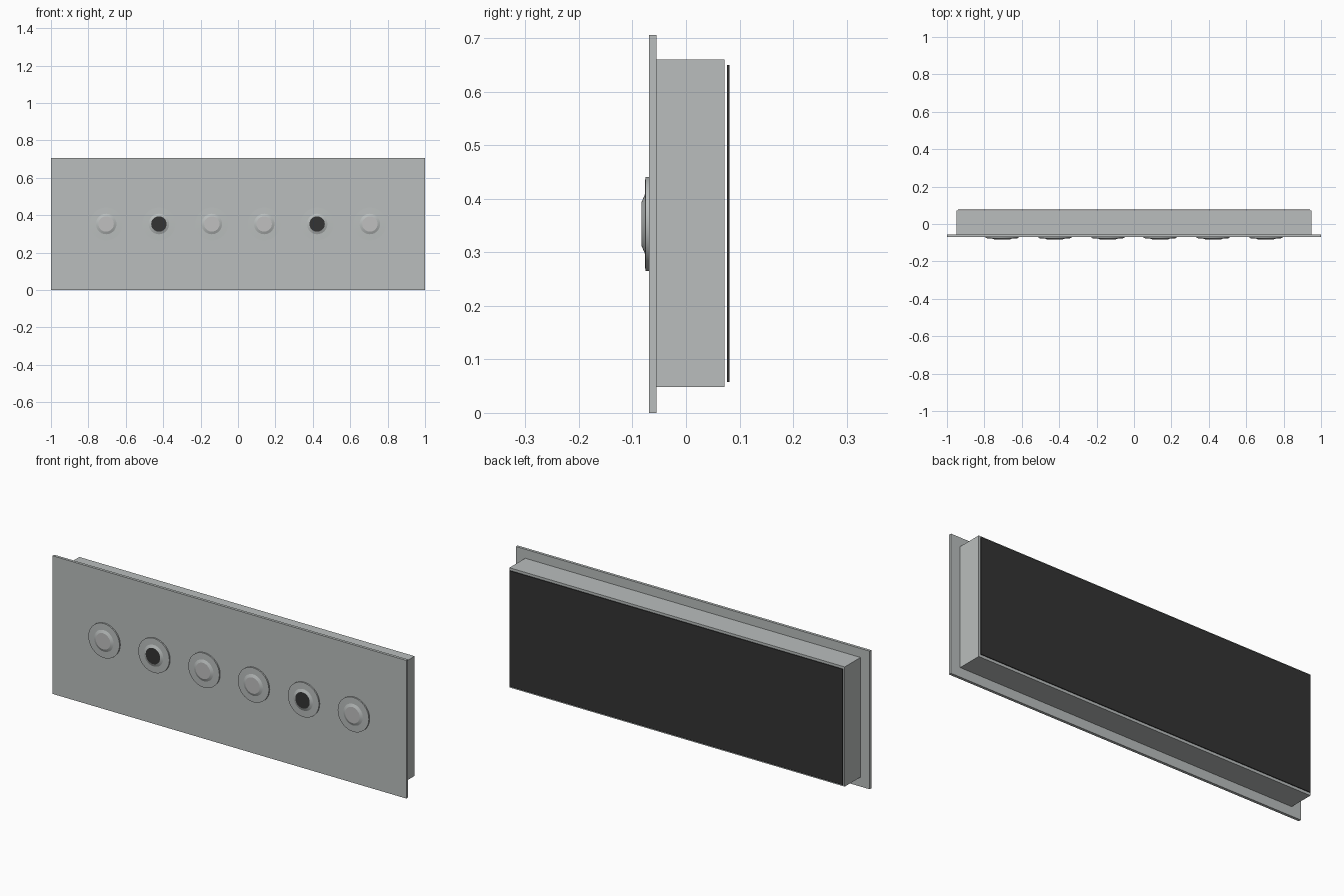
import bpy, bmesh, math

if "Cube" in bpy.data.objects:
    bpy.data.objects.remove(bpy.data.objects["Cube"], do_unlink=True)


def material(name, rgb):
    m = bpy.data.materials.new(name)
    m.use_nodes = True
    m.diffuse_color = (*rgb, 1)
    m.node_tree.nodes["Principled BSDF"].inputs["Base Color"].default_value = (*rgb, 1)
    return m


GREY = material("panel grey", (0.49, 0.515, 0.51))
SILVER = material("button silver", (0.53, 0.53, 0.53))
DARK = material("dark charcoal", (0.033, 0.033, 0.033))


def finish(name, bm, mats):
    bmesh.ops.recalc_face_normals(bm, faces=bm.faces)
    mesh = bpy.data.meshes.new(name)
    bm.to_mesh(mesh)
    bm.free()
    for m in mats:
        mesh.materials.append(m)
    obj = bpy.data.objects.new(name, mesh)
    bpy.context.collection.objects.link(obj)
    return obj


def box(name, half_x, y0, y1, z0, z1, mat):
    bm = bmesh.new()
    bmesh.ops.create_cube(bm, size=1)
    for v in bm.verts:
        v.co = (v.co.x * 2 * half_x, y0 + (v.co.y + 0.5) * (y1 - y0),
                z0 + (v.co.z + 0.5) * (z1 - z0))
    return finish(name, bm, [mat])


def button(name, x, z, cap_mat, sides=32):
    # Stepped round button: flange, sloped collar and flat cap
    profile = [(0.088, -0.069), (0.088, -0.076), (0.055, -0.077), (0.041, -0.083)]
    bm = bmesh.new()
    rings = []
    for r, y in profile:
        rings.append([bm.verts.new((x + r * math.cos(math.tau * i / sides), y,
                                    z + r * math.sin(math.tau * i / sides)))
                      for i in range(sides)])
    for a, b in zip(rings, rings[1:]):
        for i in range(sides):
            j = (i + 1) % sides
            bm.faces.new((a[i], a[j], b[j], b[i]))
    bm.faces.new(rings[0])
    cap = bm.faces.new(rings[-1])
    cap.material_index = 1
    obj = finish(name, bm, [GREY, cap_mat])
    bpy.ops.object.select_all(action="DESELECT")
    obj.select_set(True)
    bpy.context.view_layer.objects.active = obj
    bpy.ops.object.shade_smooth_by_angle(angle=math.radians(15))


# Wall plate, housing behind it and dark rear sheet
box("front_plate", 1.0, -0.069, -0.055, 0, 0.706, GREY)
box("housing", 0.948, -0.055, 0.072, 0.048, 0.66, GREY)
box("rear_sheet", 0.942, 0.077, 0.081, 0.058, 0.65, DARK)

# Mirrored row of buttons; the middle one of each half is dark
for side, sign in (("left", 1), ("right", -1)):
    for n, (x, mat) in enumerate(((0.14, SILVER), (0.423, DARK), (0.705, SILVER))):
        button(f"button_{side}_{n + 1}", sign * x, 0.353, mat)
